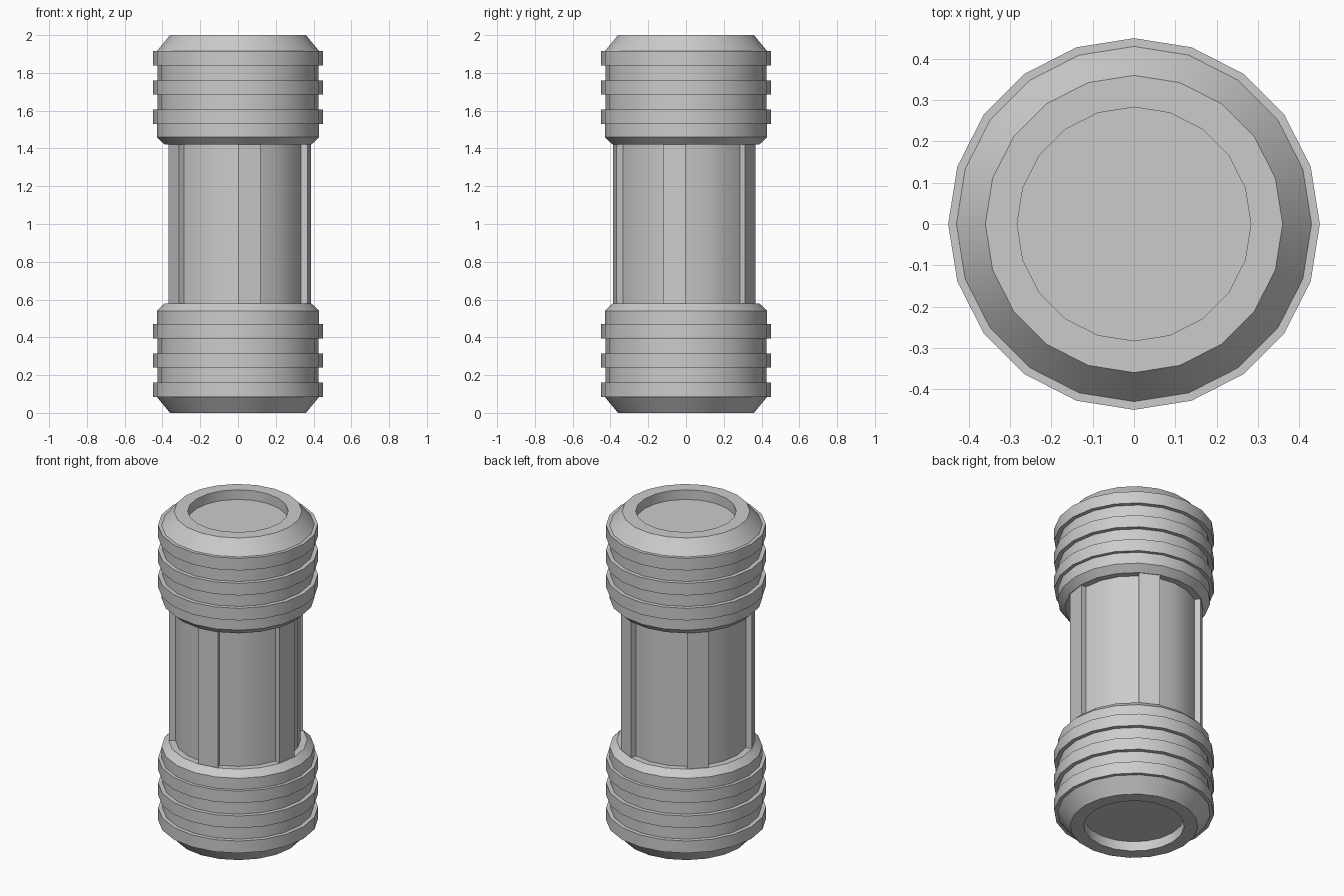
import bpy, bmesh
from math import cos, sin, pi, radians

if "Cube" in bpy.data.objects:
    bpy.data.objects.remove(bpy.data.objects["Cube"])

SIDES = 20
STEP = 2 * pi / SIDES


def finish(bm, name):
    mesh = bpy.data.meshes.new(name)
    bm.to_mesh(mesh)
    bm.free()
    obj = bpy.data.objects.new(name, mesh)
    bpy.context.collection.objects.link(obj)
    bpy.ops.object.select_all(action='DESELECT')
    obj.select_set(True)
    bpy.context.view_layer.objects.active = obj
    bpy.ops.object.shade_smooth_by_angle(angle=radians(30))
    return obj


def skin(bm, loops):
    for a, b in zip(loops, loops[1:]):
        n = len(a)
        for i in range(n):
            j = (i + 1) % n
            bm.faces.new((a[i], b[i], b[j], a[j]))


def lathe(name, profile, floor):
    bm = bmesh.new()
    loops = [[bm.verts.new((r * cos(i * STEP), r * sin(i * STEP), z))
              for i in range(SIDES)] for r, z in profile]
    skin(bm, loops)
    # recessed end face
    bm.faces.new(loops[0] if floor == 'first' else loops[-1][::-1])
    return finish(bm, name)


# End cap profile: recess, chamfered rim, three raised bands, lower chamfer
BODY, BAND, CORE, RIB = 0.425, 0.45, 0.352, 0.387
cap = [(0.283, 1.94), (0.283, 2.0), (0.36, 2.0), (0.43, 1.915)]
for top in (1.915, 1.76, 1.605):
    cap += [(BODY, top)] if top < 1.9 else []
    cap += [(BAND, top), (BAND, top - 0.075), (BODY, top - 0.075)]
cap[-1] = (0.43, 1.53)
cap += [(0.43, 1.46), (0.39, 1.422), (CORE - 0.01, 1.422)]

lathe("top_cap", cap, 'first')
lathe("bottom_cap", [(r, 2 - z) for r, z in reversed(cap)], 'last')

# Central column with five one-segment-wide raised ribs
outline = []
for i in range(SIDES):
    radii = {3: (CORE, RIB), 0: (RIB, CORE)}.get(i % 4, (CORE,))
    outline += [(r * cos(i * STEP), r * sin(i * STEP)) for r in radii]
bm = bmesh.new()
skin(bm, [[bm.verts.new((x, y, z)) for x, y in outline] for z in (1.425, 0.575)])
finish(bm, "ribbed_column")
